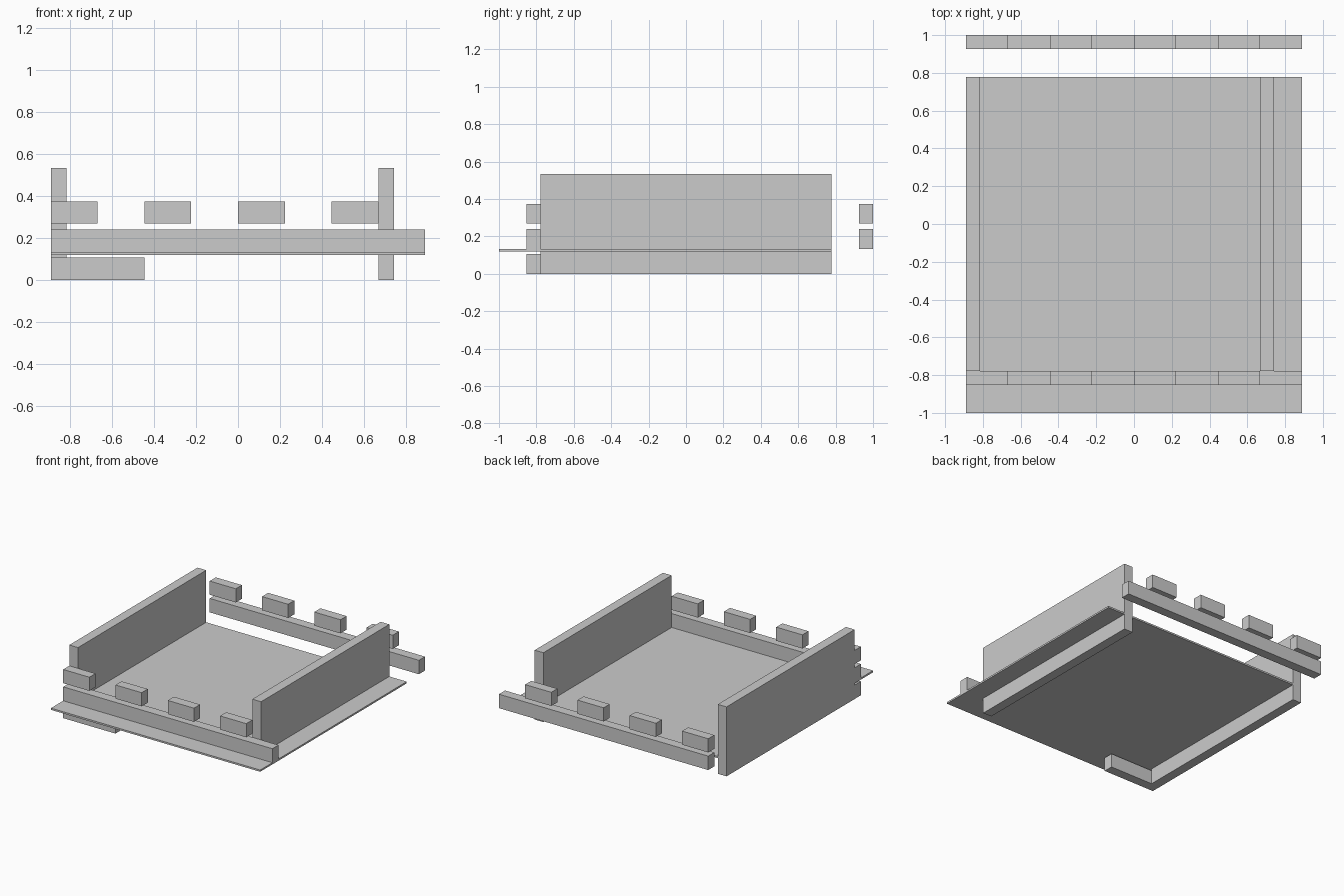
import bpy, bmesh
from mathutils import Vector

if "Cube" in bpy.data.objects:
    bpy.data.objects.remove(bpy.data.objects["Cube"])

U = 2 / 27          # wall thickness, used as layout module
HALF = 12 * U       # half width of the model
ROW = 0.1333        # height pitch of the crenellated rows
BAR = 0.107         # height of each bar


def box(name, x, y, z):
    """Axis-aligned box from (min, max) ranges."""
    bm = bmesh.new()
    bmesh.ops.create_cube(bm, size=1)
    for v in bm.verts:
        v.co = Vector([r[0] if c < 0 else r[1] for c, r in zip(v.co, (x, y, z))])
    mesh = bpy.data.meshes.new(name)
    bm.to_mesh(mesh)
    bm.free()
    obj = bpy.data.objects.new(name, mesh)
    bpy.context.collection.objects.link(obj)
    return obj


# Thin floor, overhanging at the front
box("floor_plate", (-HALF, HALF), (-1, 10.5 * U), (0.12, ROW))

# Tall side walls
for name, x0 in (("left_wall", -HALF), ("right_wall", 9 * U)):
    box(name, (x0, x0 + U), (-10.5 * U, 10.5 * U), (0, 4 * ROW))

# Front and back rails, each with four blocks above
for side, y0 in (("front", -11.5 * U), ("back", 12.5 * U)):
    y = (y0, y0 + U)
    box(side + "_rail", (-HALF, HALF), y, (ROW, ROW + BAR))
    for i in range(4):
        x0 = -HALF + i * 6 * U
        box(f"{side}_block_{i + 1}", (x0, x0 + 3 * U), y, (2 * ROW + 0.002, 2 * ROW + BAR))

# Short bar below the floor at the front left
box("front_lower_bar", (-HALF, -HALF / 2), (-11.5 * U, -10.5 * U), (0, BAR))
